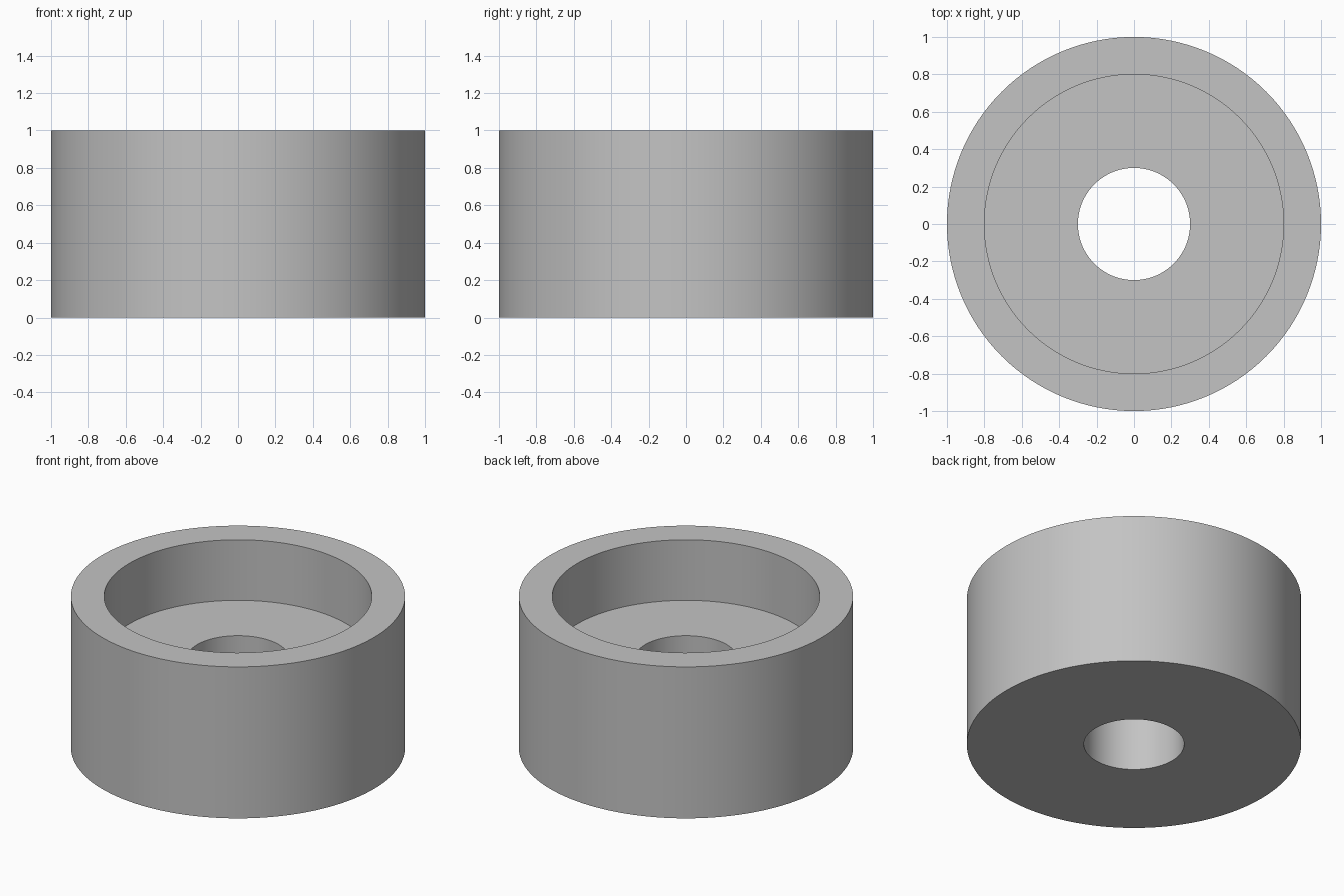
import bpy
import bmesh
import math

cube = bpy.data.objects.get("Cube")
if cube:
    bpy.data.objects.remove(cube, do_unlink=True)

SEGMENTS = 128

# Material
grey = bpy.data.materials.new("plain grey")
grey.use_nodes = True
colour = (0.55, 0.55, 0.55, 1)
grey.diffuse_color = colour
grey.node_tree.nodes["Principled BSDF"].inputs["Base Color"].default_value = colour

# Closed cross-section (radius, height): bore, outer wall, rim, recess
profile = [(0.3, 0), (1, 0), (1, 1), (0.8, 1), (0.8, 0.6), (0.3, 0.6)]

bm = bmesh.new()
verts = [bm.verts.new((r, 0, z)) for r, z in profile]
edges = [bm.edges.new((a, b)) for a, b in zip(verts, verts[1:] + verts[:1])]
bmesh.ops.spin(bm, geom=verts + edges, cent=(0, 0, 0), axis=(0, 0, 1),
               angle=math.tau, steps=SEGMENTS, use_merge=True)
bmesh.ops.remove_doubles(bm, verts=bm.verts, dist=0.0001)
bmesh.ops.recalc_face_normals(bm, faces=bm.faces)

# Counterbored ring
mesh = bpy.data.meshes.new("counterbored_ring")
bm.to_mesh(mesh)
bm.free()
mesh.materials.append(grey)
ring = bpy.data.objects.new("counterbored_ring", mesh)
bpy.context.collection.objects.link(ring)

bpy.ops.object.select_all(action="DESELECT")
ring.select_set(True)
bpy.context.view_layer.objects.active = ring
bpy.ops.object.shade_smooth_by_angle(angle=math.radians(30))
